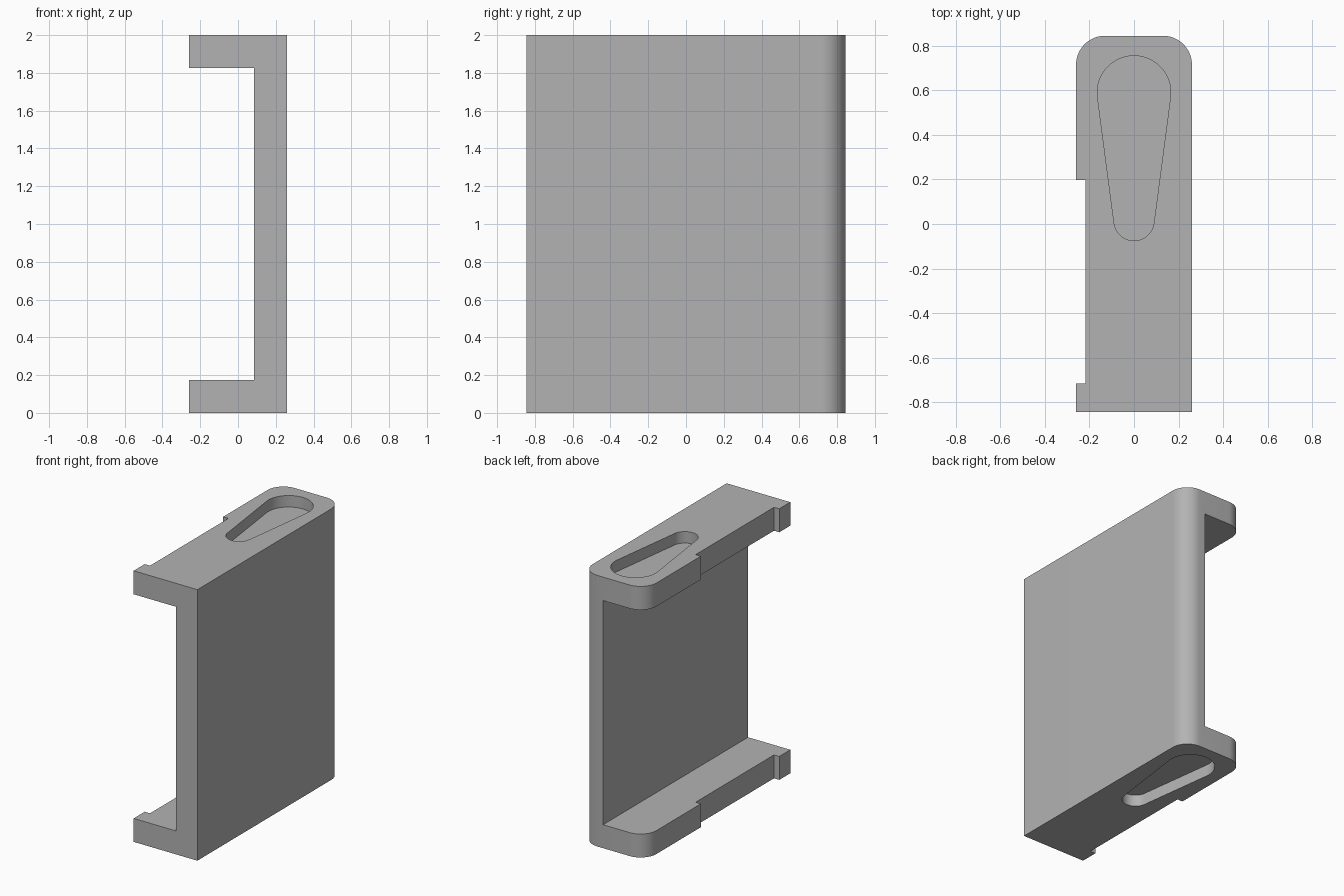
import bpy, bmesh
from math import sin, cos, asin, pi, radians

cube = bpy.data.objects.get("Cube")
if cube:
    bpy.data.objects.remove(cube, do_unlink=True)

HX, HY, HEIGHT = 0.26, 0.845, 2.0
FLANGE, WALL_X = 0.173, 0.085
CORNER, POCKET_DEPTH = 0.13, 0.085

grey = bpy.data.materials.new("plain grey")
grey.use_nodes = True
colour = (0.45, 0.45, 0.45, 1)
grey.diffuse_color = colour
grey.node_tree.nodes["Principled BSDF"].inputs["Base Color"].default_value = colour


def arc(cx, cy, r, start, end, steps):
    angles = [start + (end - start) * i / steps for i in range(steps + 1)]
    return [(cx + r * cos(a), cy + r * sin(a)) for a in angles]


def prism(name, outline, z0, z1):
    """Extrude a counter-clockwise outline from z0 to z1."""
    bm = bmesh.new()
    base = bm.faces.new([bm.verts.new((x, y, z0)) for x, y in outline])
    top = bmesh.ops.extrude_face_region(bm, geom=[base])["geom"]
    verts = [v for v in top if isinstance(v, bmesh.types.BMVert)]
    bmesh.ops.translate(bm, verts=verts, vec=(0, 0, z1 - z0))
    bmesh.ops.recalc_face_normals(bm, faces=bm.faces)
    mesh = bpy.data.meshes.new(name)
    bm.to_mesh(mesh)
    bm.free()
    mesh.materials.append(grey)
    obj = bpy.data.objects.new(name, mesh)
    bpy.context.collection.objects.link(obj)
    return obj


def cut(target, cutter):
    """Subtract the cutter, then discard it."""
    mod = target.modifiers.new("cut", "BOOLEAN")
    mod.operation = "DIFFERENCE"
    mod.solver = "EXACT"
    mod.object = cutter
    bpy.context.view_layer.objects.active = target
    bpy.ops.object.modifier_apply(modifier=mod.name)
    bpy.data.objects.remove(cutter, do_unlink=True)


# Bracket body: rounded back corners and a shallow notch in the open side
outline = [(-HX, -HY), (HX, -HY)]
outline += arc(HX - CORNER, HY - CORNER, CORNER, 0, pi / 2, 16)
outline += arc(CORNER - HX, HY - CORNER, CORNER, pi / 2, pi, 16)
outline += [(-HX, 0.198), (-0.217, 0.198), (-0.217, -0.716), (-HX, -0.716)]
bracket = prism("channel_bracket", outline, 0, HEIGHT)

# Opening between the two flanges
opening = [(-1, -1), (WALL_X, -1), (WALL_X, 1), (-1, 1)]
cut(bracket, prism("opening_cutter", opening, FLANGE, HEIGHT - FLANGE))

# Teardrop pockets in the outer faces of both flanges
big_y, big_r, small_y, small_r = 0.59, 0.165, 0.015, 0.09
tilt = asin((big_r - small_r) / (big_y - small_y))
teardrop = arc(0, big_y, big_r, -tilt, pi + tilt, 40)
teardrop += arc(0, small_y, small_r, pi + tilt, 2 * pi - tilt, 28)
for z0, z1 in ((-0.1, POCKET_DEPTH), (HEIGHT - POCKET_DEPTH, HEIGHT + 0.1)):
    cut(bracket, prism("pocket_cutter", teardrop, z0, z1))

# Smooth the rounded walls, keep edges sharp
bpy.ops.object.select_all(action="DESELECT")
bracket.select_set(True)
bpy.context.view_layer.objects.active = bracket
bpy.ops.object.shade_smooth_by_angle(angle=radians(30))
